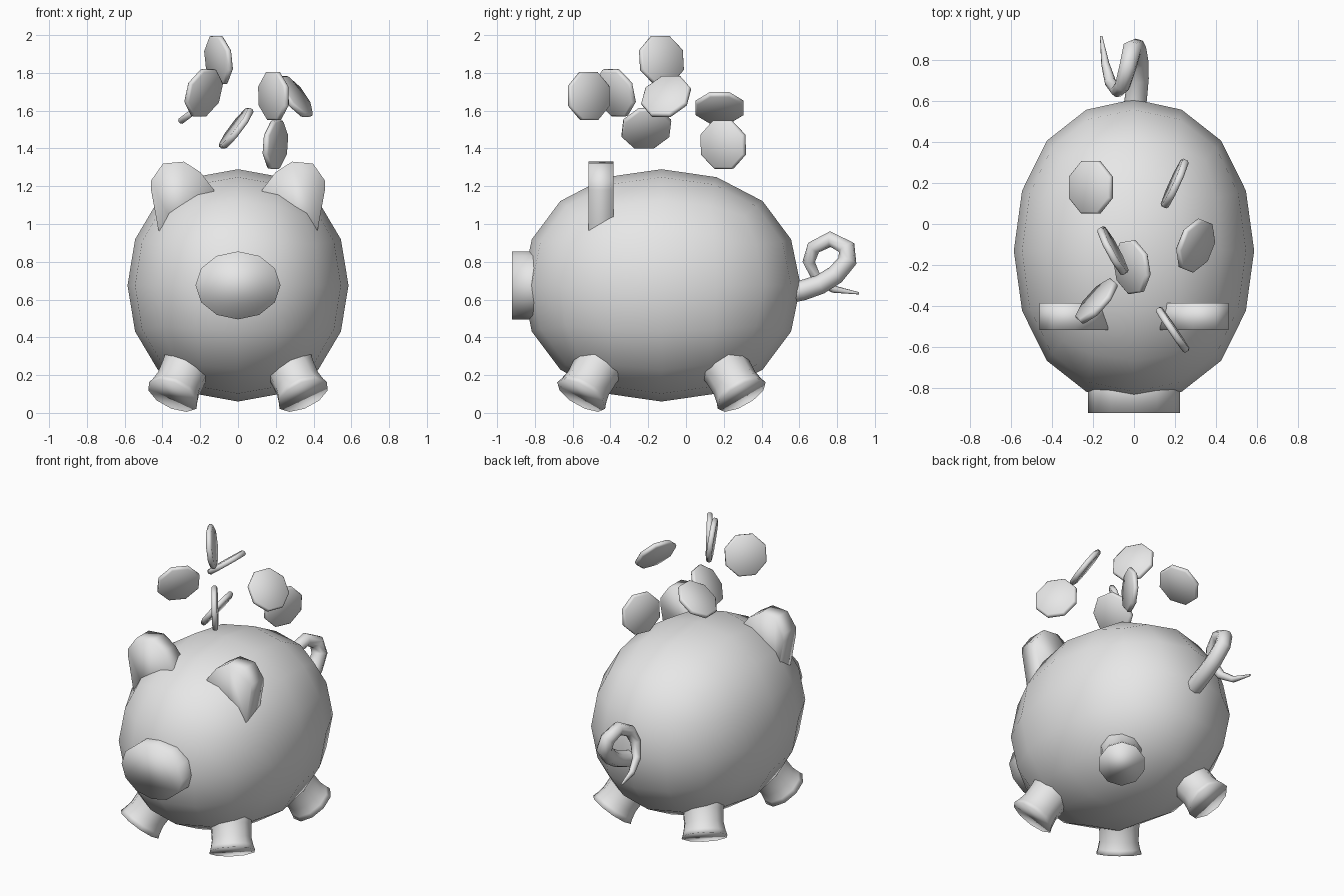
import bpy, bmesh, math
from mathutils import Vector, Matrix

if "Cube" in bpy.data.objects:
    bpy.data.objects.remove(bpy.data.objects["Cube"])

grey = bpy.data.materials.new("plain grey")
grey.diffuse_color = (0.8, 0.8, 0.8, 1)
grey.use_nodes = True
grey.node_tree.nodes["Principled BSDF"].inputs["Base Color"].default_value = grey.diffuse_color
CY, CZ = -0.13, 0.675          # body centre


def add(name, bm):
    """Turn a bmesh into a smooth shaded grey object."""
    bmesh.ops.recalc_face_normals(bm, faces=bm.faces[:])
    for f in bm.faces:
        f.smooth = True
    me = bpy.data.meshes.new(name)
    bm.to_mesh(me)
    bm.free()
    me.materials.append(grey)
    ob = bpy.data.objects.new(name, me)
    bpy.context.collection.objects.link(ob)
    return ob


def prism(bm, outline, y0, y1):
    """Extrude an (x, z) outline along y."""
    a = [bm.verts.new((x, y0, z)) for x, z in outline]
    b = [bm.verts.new((x, y1, z)) for x, z in outline]
    bm.faces.new(a)
    bm.faces.new(b[::-1])
    for i in range(len(a)):
        j = (i + 1) % len(a)
        bm.faces.new((a[i], b[i], b[j], a[j]))


def lathe(bm, rings, sides, place):
    """Stack (radius, height) rings along z, cap them and place the result."""
    loops = []
    for r, h in rings:
        loops.append([bm.verts.new(place @ Vector((
            r * math.cos(math.tau * (i + 0.5) / sides),
            r * math.sin(math.tau * (i + 0.5) / sides), h)))
            for i in range(sides)])
    for a, b in zip(loops, loops[1:]):
        for i in range(sides):
            j = (i + 1) % sides
            bm.faces.new((a[i], a[j], b[j], b[i]))
    bm.faces.new(loops[0][::-1])
    bm.faces.new(loops[-1])


def aim(pos, axis):
    """Matrix that moves to pos with local z along axis."""
    rot = Vector(axis).to_track_quat('Z', 'Y').to_matrix().to_4x4()
    return Matrix.Translation(pos) @ rot


# Body: a box rounded by subdivision
bm = bmesh.new()
bmesh.ops.create_cube(bm, size=2)
k = 0.8395                     # how far subdivision pulls the sides in
bmesh.ops.scale(bm, vec=(0.585 / k, 0.737 / k, 0.615 / k), verts=bm.verts)
bmesh.ops.translate(bm, vec=(0, CY, CZ), verts=bm.verts)
body = add("body", bm)
sub = body.modifiers.new("round", 'SUBSURF')
sub.levels = sub.render_levels = 2

# Snout: flat oval cylinder
bm = bmesh.new()
prism(bm, [(0.225 * math.cos(math.tau * i / 12),
            CZ + 0.18 * math.sin(math.tau * i / 12)) for i in range(12)],
      -0.92, -0.70)
add("snout", bm)

# Ears: thick plates sunk into the head
ear = [(0.46, 1.18), (0.46, 1.23), (0.397, 1.32), (0.286, 1.33), (0.20, 1.275),
       (0.127, 1.18), (0.15, 1.02), (0.30, 0.90), (0.40, 0.91), (0.423, 0.975)]
for side, label in ((-1, "left"), (1, "right")):
    bm = bmesh.new()
    prism(bm, [(side * x, z) for x, z in ear], -0.515, -0.385)
    add(label + "_ear", bm)

# Legs: flared stubs splayed outwards
for sx, lx in ((-1, "left"), (1, "right")):
    for sy, ly in ((-1, "front"), (1, "back")):
        bm = bmesh.new()
        foot = Vector((sx * 0.345, CY + sy * 0.425, 0.092))
        lathe(bm, [(0.145, 0), (0.135, 0.03), (0.125, 0.08), (0.128, 0.16),
                   (0.14, 0.24), (0.14, 0.34)], 10,
              aim(foot, (-sx * 0.47, -sy * 0.58, 1)))
        add(f"{ly}_{lx}_leg", bm)

# Tail: tapering curl (x, y, z, radius)
path = [(0, 0.54, 0.635, 0.055), (0.01, 0.62, 0.65, 0.054),
        (0.02, 0.71, 0.68, 0.052), (0.02, 0.79, 0.73, 0.051),
        (0.01, 0.855, 0.805, 0.05), (-0.01, 0.85, 0.875, 0.048),
        (-0.03, 0.765, 0.92, 0.043), (-0.055, 0.675, 0.875, 0.038),
        (-0.08, 0.65, 0.80, 0.034), (-0.115, 0.69, 0.715, 0.028),
        (-0.14, 0.78, 0.655, 0.02), (-0.16, 0.915, 0.633, 0.006)]
cu = bpy.data.curves.new("tail_path", 'CURVE')
cu.dimensions = '3D'
cu.bevel_depth = 1
cu.bevel_resolution = 2
cu.use_fill_caps = True
sp = cu.splines.new('POLY')
sp.points.add(len(path) - 1)
for p, (x, y, z, r) in zip(sp.points, path):
    p.co = (x, y, z, 1)
    p.radius = r
tmp = bpy.data.objects.new("tail_path", cu)
bpy.context.collection.objects.link(tmp)
bpy.context.view_layer.update()
mesh = bpy.data.meshes.new_from_object(
    tmp.evaluated_get(bpy.context.evaluated_depsgraph_get()))
bm = bmesh.new()
bm.from_mesh(mesh)
bpy.data.objects.remove(tmp)
add("tail", bm)

# Coins: falling discs (position, facing)
coins = [((-0.103, -0.13, 1.868), (0.87, 0.47, 0.12)),
         ((-0.182, -0.375, 1.695), (0.71, -0.64, -0.28)),
         ((-0.21, 0.178, 1.615), (-0.60, 0.0, 0.80)),
         ((-0.01, -0.21, 1.507), (0.79, 0.13, -0.60)),
         ((0.188, -0.515, 1.678), (0.83, 0.56, 0.03)),
         ((0.30, -0.105, 1.675), (0.75, -0.30, 0.58)),
         ((0.198, 0.197, 1.42), (0.90, -0.41, -0.08))]
for n, (pos, axis) in enumerate(coins, 1):
    bm = bmesh.new()
    lathe(bm, [(0.128, -0.017), (0.138, -0.008), (0.138, 0.008),
               (0.128, 0.017)], 8, aim(pos, axis))
    add(f"coin_{n}", bm)
